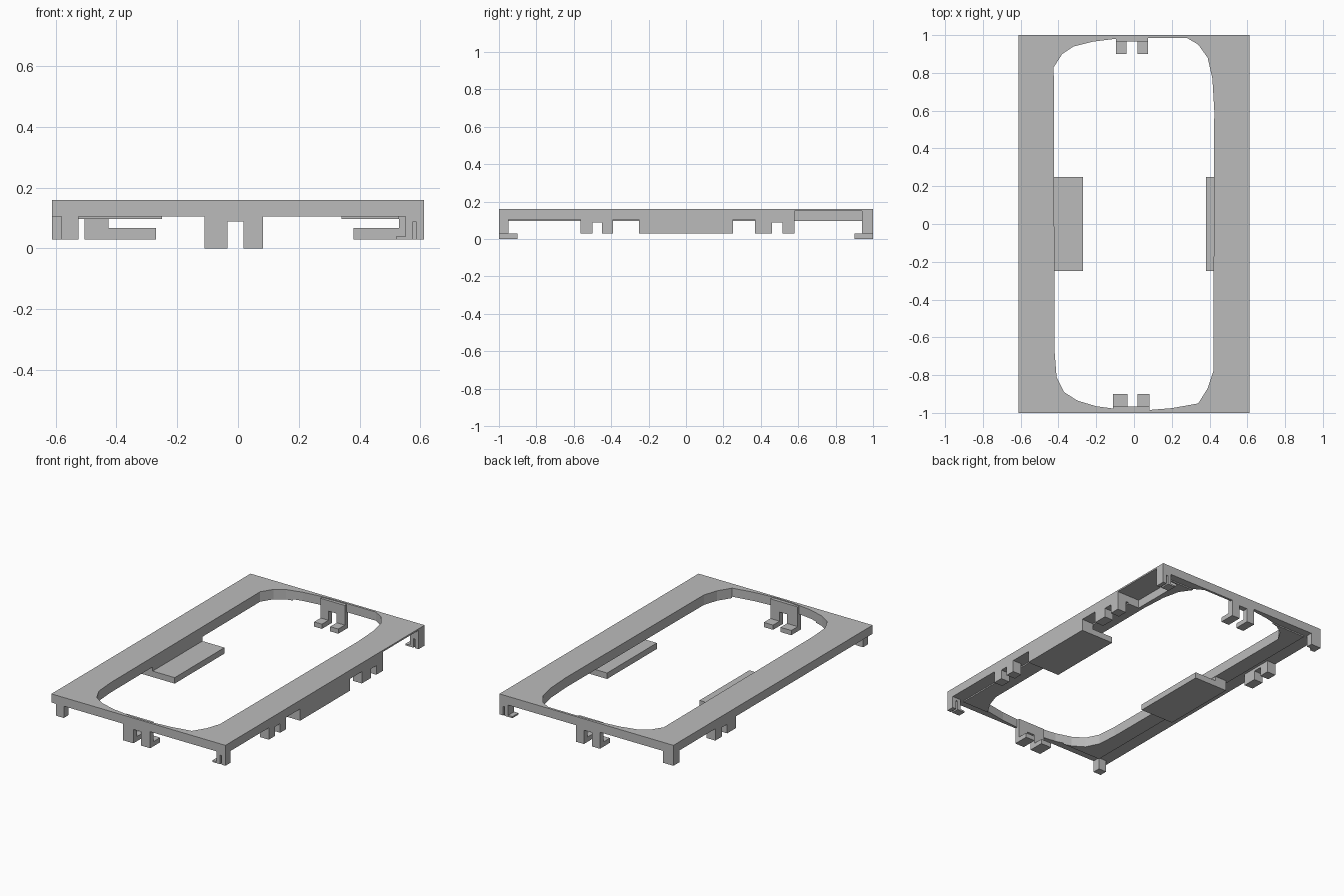
import bpy, bmesh

cube = bpy.data.objects.get("Cube")
if cube:
    bpy.data.objects.remove(cube, do_unlink=True)

grey = bpy.data.materials.new("plain grey")
grey.use_nodes = True
grey.diffuse_color = (0.5, 0.5, 0.5, 1)
grey.node_tree.nodes["Principled BSDF"].inputs["Base Color"].default_value = (0.5, 0.5, 0.5, 1)


def prism(name, outline, z0, z1):
    """Extrude a flat outline between two heights."""
    bm = bmesh.new()
    base = bm.faces.new([bm.verts.new((x, y, z0)) for x, y in outline])
    top = bmesh.ops.extrude_face_region(bm, geom=[base])["geom"]
    bmesh.ops.translate(bm, vec=(0, 0, z1 - z0),
                        verts=[v for v in top if isinstance(v, bmesh.types.BMVert)])
    bmesh.ops.recalc_face_normals(bm, faces=bm.faces)
    mesh = bpy.data.meshes.new(name)
    bm.to_mesh(mesh)
    bm.free()
    mesh.materials.append(grey)
    ob = bpy.data.objects.new(name, mesh)
    bpy.context.collection.objects.link(ob)
    return ob


def box(name, x0, x1, y0, y1, z0, z1):
    return prism(name, [(x0, y0), (x1, y0), (x1, y1), (x0, y1)], z0, z1)


def cut(target, cutter):
    mod = target.modifiers.new("cut", "BOOLEAN")
    mod.operation = "DIFFERENCE"
    mod.solver = "EXACT"
    mod.object = cutter
    bpy.context.view_layer.objects.active = target
    bpy.ops.object.modifier_apply(modifier=mod.name)


TOP, RIM, LOW = 0.16, 0.105, 0.03
W = 0.612

# Frame, with a thin step underneath, around one rounded opening
opening = [(-.425, .83), (-.38, .9), (-.32, .94), (-.22, .965), (-.1, .98), (0, .985),
           (.28, .985), (.34, .95), (.39, .88), (.415, .77), (.425, .6), (.42, -.78),
           (.39, -.87), (.34, -.95), (.2, -.975), (.05, -.987), (-.05, -.985),
           (-.2, -.965), (-.3, -.935), (-.37, -.89), (-.41, -.81), (-.42, -.68)]
hole = prism("opening_cutter", opening, -.1, .3)
notch = box("notch_cutter", .45, .7, .58, .94, -.1, .15)
frame = box("frame", -W, W, -1, 1, RIM, TOP)
step = box("under_step", -.525, .53, -.95, .95, .097, RIM)
for part in (frame, step):
    cut(part, hole)
    cut(part, notch)
for cutter in (hole, notch):
    bpy.data.objects.remove(cutter, do_unlink=True)

# Side tabs hanging below the rails
box("right_tab", -.505, -.27, -.25, .25, LOW, .068)
box("right_tab_wall", -.505, -.425, -.25, .25, .068, RIM)
box("left_tab", .38, W, -.25, .25, LOW, .068)
box("left_tab_wall", .53, W, -.25, .25, .068, RIM)

# Pairs of clip legs along the rails
for name, x0, x1, spans in (
        ("left_front_leg", .55, W, [(-.565, -.5), (-.45, -.39)]),
        ("left_back_leg", .55, W, [(.37, .46), (.515, .58)]),
        ("right_back_leg", -W, -.55, [(.37, .46), (.515, .58)])):
    for y0, y1 in spans:
        box(name, x0, x1, y0, y1, LOW, RIM)
    box(name + "_bridge", x0, x1, spans[0][1], spans[1][0], .088, RIM)

# Hooked clips in the middle of the short ends
for end, spans in ((-1, [(-.11, -.035), (.018, .083)]), (1, [(-.095, -.04), (.018, .075)])):
    name = "front_clip" if end < 0 else "back_clip"
    for x0, x1 in spans:
        box(name, x0, x1, *sorted((end, end * .965)), 0, RIM)
        box(name + "_foot", x0, x1, *sorted((end * .965, end * .9)), 0, LOW)
    wall = sorted((end, end * .965))
    box(name + "_bridge", spans[0][1], spans[1][0], *wall, .088, RIM)
    box(name + "_backing", spans[0][0], spans[1][1], *wall, RIM, .155)

# Corner posts
box("front_right_post", -.58, -.525, -1, -.95, LOW, RIM)
box("back_right_post", -W, -.58, .94, 1, LOW, RIM)
box("back_right_post_foot", -.58, -.54, .96, 1, LOW, RIM)
for name, y0, y1 in (("front_left", -1, -.95), ("back_left", .94, 1)):
    box(name + "_post", .55, .575, y0, y1, LOW, RIM)
    box(name + "_post_outer", .585, W, y0, y1, LOW, .088)
    box(name + "_post_bridge", .575, W, y0, y1, .088, RIM)
    box(name + "_post_foot", .52, .55, y0, y1, LOW, .04)
